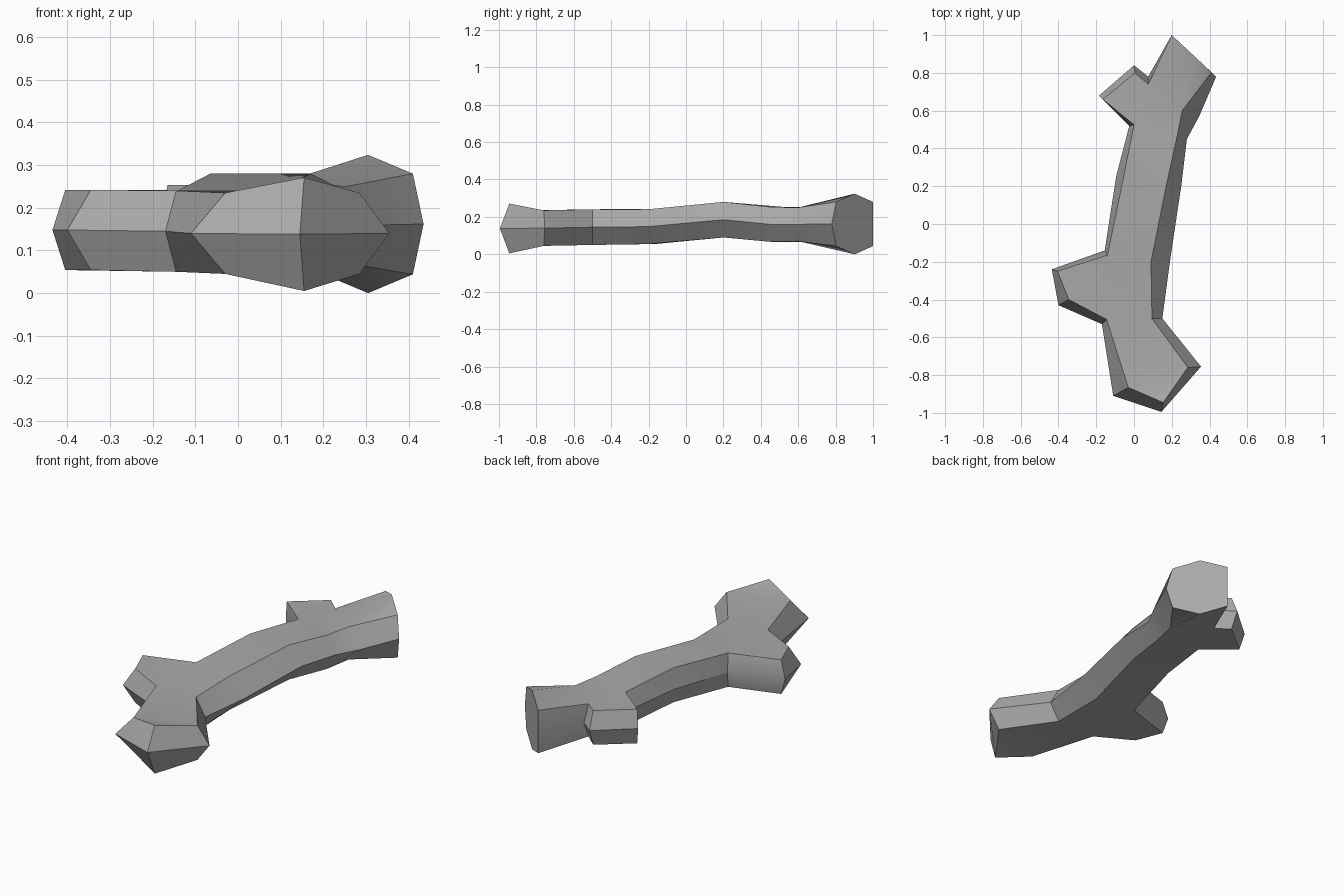
import bpy
import bmesh
from mathutils import Vector

# Remove the default cube
default_cube = bpy.data.objects.get("Cube")
if default_cube:
    bpy.data.objects.remove(default_cube, do_unlink=True)

# Height of the core line and half thickness of the log at each station
STATIONS = {
    "front": (.14, .095), "front_peak": (.138, .133),
    "fork": (.145, .095), "waist": (.148, .093), "limb": (.148, .094),
    "hump": (.185, .095), "neck": (.16, .093), "stub": (.16, .094),
    "shoulder": (.16, .09), "back": (.162, .118), "back_peak": (.162, .162),
}

# Counter-clockwise outline: label, station, girth point, ridge point
OUTLINE = [
    ("front_right", "front", (-.11, -.91), (-.03, -.865)),
    ("front_peak", "front_peak", (.145, -.995), (.155, -.945)),
    ("front_left", "front", (.355, -.755), (.285, -.76)),
    ("fork_left", "fork", (.15, -.5), (.095, -.5)),
    ("waist_left", "waist", (.19, -.2), (.09, -.2)),
    ("hump_left", "hump", (.25, .2), (.17, .2)),
    ("neck_left", "neck", (.28, .45), (.225, .45)),
    ("shoulder_left", "shoulder", (.345, .57), (.255, .6)),
    ("back_left", "back", (.435, .78), (.41, .803)),
    ("back_peak", "back_peak", (.305, .902), (.305, .902)),
    ("back_right", "back", (.2, 1), (.2, 1)),
    ("shoulder_right", "shoulder", (.075, .78), (.075, .74)),
    ("stub_back", "stub", (0, .84), (.005, .8)),
    ("stub_front", "stub", (-.185, .68), (-.165, .66)),
    ("neck_right", "neck", (-.025, .52), (0, .525)),
    ("hump_right", "hump", (-.095, .25), (-.065, .2)),
    ("waist_right", "waist", (-.155, -.14), (-.14, -.165)),
    ("limb_back", "limb", (-.435, -.24), (-.405, -.25)),
    ("limb_front", "limb", (-.4, -.43), (-.345, -.4)),
    ("fork_right", "fork", (-.17, -.53), (-.145, -.505)),
]

# Broad patches that close the upper and lower sides of the log
PATCHES = [
    "front_right front_peak front_left",
    "front_right front_left fork_left fork_right",
    "fork_right fork_left waist_left waist_right",
    "limb_front fork_right waist_right limb_back",
    "waist_right waist_left hump_left hump_right",
    "hump_right hump_left neck_left neck_right",
    "neck_right neck_left shoulder_left shoulder_right",
    "neck_right shoulder_right stub_back stub_front",
    "shoulder_right shoulder_left back_peak back_right",
    "shoulder_left back_left back_peak",
]


def build_log():
    bm = bmesh.new()
    upper, girth, lower = {}, {}, {}
    for label, station, side, ridge in OUTLINE:
        core, half = STATIONS[station]
        upper[label] = bm.verts.new(Vector((*ridge, core + half)))
        girth[label] = bm.verts.new(Vector((*side, core)))
        lower[label] = bm.verts.new(Vector((*ridge, core - half)))

    # Sloping flanks between the ridges and the girth
    labels = [row[0] for row in OUTLINE]
    for here, there in zip(labels, labels[1:] + labels[:1]):
        bm.faces.new((girth[here], girth[there], upper[there], upper[here]))
        bm.faces.new((lower[here], lower[there], girth[there], girth[here]))

    # Upper and lower sides
    for patch in PATCHES:
        names = patch.split()
        bm.faces.new([upper[n] for n in names])
        bm.faces.new([lower[n] for n in reversed(names)])

    bmesh.ops.recalc_face_normals(bm, faces=bm.faces)
    mesh = bpy.data.meshes.new("branch_log")
    bm.to_mesh(mesh)
    bm.free()
    log = bpy.data.objects.new("branch_log", mesh)
    bpy.context.collection.objects.link(log)
    return log


def make_material(name, colour):
    material = bpy.data.materials.new(name)
    material.use_nodes = True
    material.diffuse_color = colour
    shader = next(n for n in material.node_tree.nodes if n.type == "BSDF_PRINCIPLED")
    shader.inputs["Base Color"].default_value = colour
    return material


log = build_log()
log.data.materials.append(make_material("plain grey", (.4, .4, .4, 1)))

# Soft shading along the log, crisp edges at the ridges
bpy.ops.object.select_all(action="DESELECT")
log.select_set(True)
bpy.context.view_layer.objects.active = log
bpy.ops.object.shade_smooth_by_angle(angle=.5)
